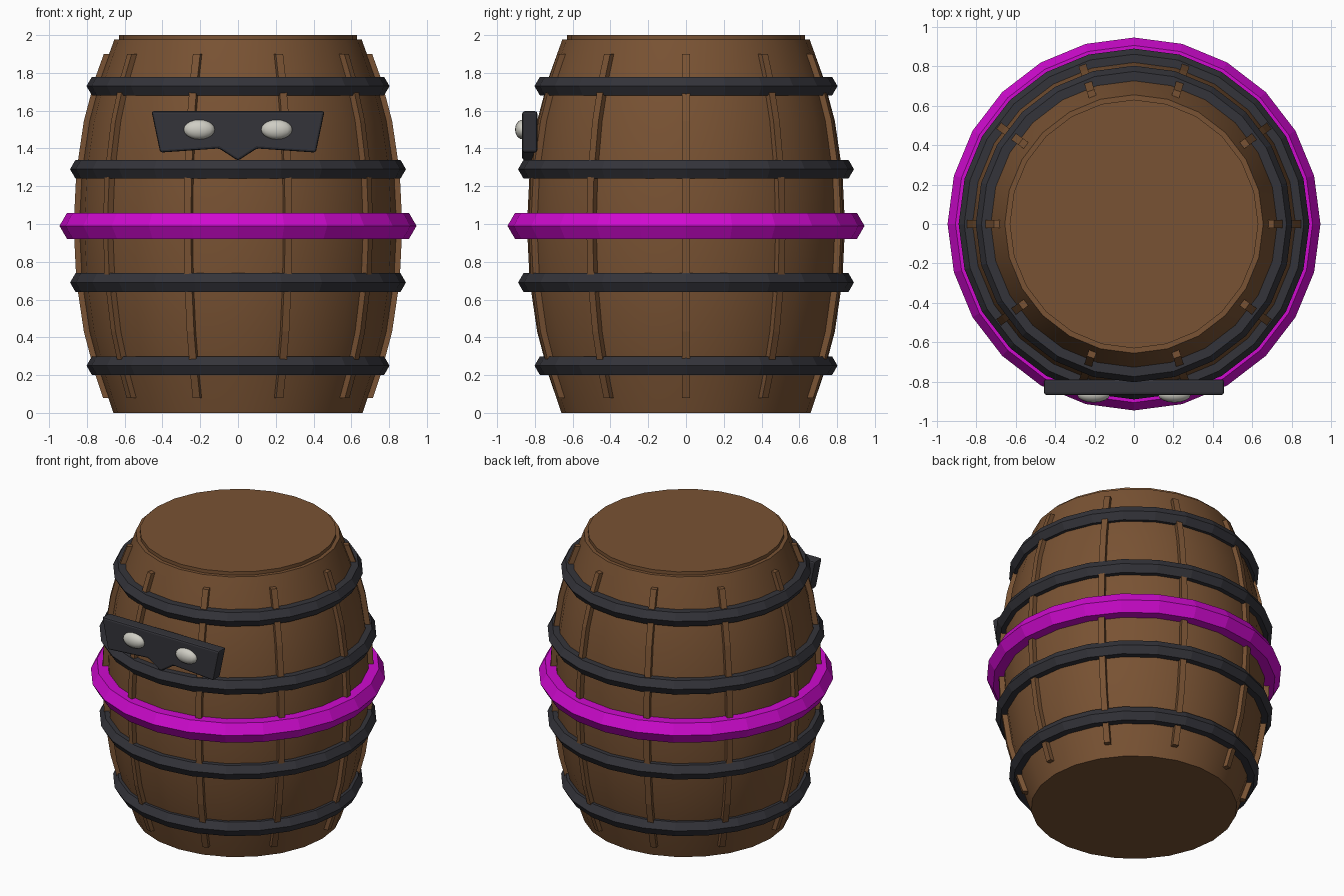
import bpy, bmesh, math
from mathutils import Matrix

if "Cube" in bpy.data.objects:
    bpy.data.objects.remove(bpy.data.objects["Cube"])


def material(name, rgb):
    m = bpy.data.materials.new(name)
    m.diffuse_color = (*rgb, 1)
    m.use_nodes = True
    m.node_tree.nodes["Principled BSDF"].inputs["Base Color"].default_value = m.diffuse_color
    return m


WOOD = material("brown wood", (0.19, 0.085, 0.033))
IRON = material("dark iron", (0.034, 0.034, 0.042))
MAGENTA = material("magenta", (0.62, 0.003, 0.62))
WHITE = material("off white", (0.62, 0.61, 0.55))

SIDES = 24
# Barrel profile as (height, radius)
PROFILE = [(0, 0.66), (0.2, 0.727), (0.43, 0.788), (0.7, 0.828), (0.988, 0.842),
           (1.276, 0.828), (1.546, 0.788), (1.776, 0.727), (1.976, 0.655)]


def radius(z):
    for (z0, r0), (z1, r1) in zip(PROFILE, PROFILE[1:]):
        if z <= z1:
            return r0 + (r1 - r0) * (z - z0) / (z1 - z0)
    return PROFILE[-1][1]


def finish(bm, name, mat, smooth=None):
    bmesh.ops.recalc_face_normals(bm, faces=bm.faces)
    me = bpy.data.meshes.new(name)
    bm.to_mesh(me)
    bm.free()
    ob = bpy.data.objects.new(name, me)
    bpy.context.collection.objects.link(ob)
    me.materials.append(mat)
    if smooth:
        bpy.ops.object.select_all(action='DESELECT')
        ob.select_set(True)
        bpy.context.view_layer.objects.active = ob
        bpy.ops.object.shade_smooth_by_angle(angle=math.radians(smooth))
    return ob


def lathe(name, points, mat, closed=False, smooth=None):
    """Revolve (height, radius) points; cap the ends or join them in a loop."""
    bm = bmesh.new()
    rings = [[bm.verts.new((r * math.cos(a), r * math.sin(a), z))
              for a in (2 * math.pi * i / SIDES for i in range(SIDES))]
             for z, r in points]
    pairs = list(zip(rings, rings[1:]))
    if closed:
        pairs.append((rings[-1], rings[0]))
    else:
        bm.faces.new(rings[0])
        bm.faces.new(rings[-1])
    for a, b in pairs:
        for i in range(SIDES):
            j = (i + 1) % SIDES
            bm.faces.new((a[i], a[j], b[j], b[i]))
    return finish(bm, name, mat, smooth)


# Barrel body and lid
lathe("barrel_body", PROFILE, WOOD, smooth=30)
lathe("lid", [(1.96, 0.63), (2.0, 0.63)], WOOD, smooth=30)


# Hoops with a hexagonal cross-section
def hoop(name, z, major, minor, mat):
    pts = [(z + minor * math.sin(k * math.pi / 3), major + minor * math.cos(k * math.pi / 3))
           for k in range(6)]
    lathe(name, pts, mat, closed=True)


for i, (z, major) in enumerate([(0.25, 0.745), (0.69, 0.832), (1.29, 0.832), (1.73, 0.745)]):
    hoop(f"iron_hoop_{i + 1}", z, major, 0.057, IRON)
hoop("magenta_hoop", 0.99, 0.865, 0.08, MAGENTA)

# Ten raised ribs following the barrel's curve
bm = bmesh.new()
heights = [0.08] + [z for z, r in PROFILE[1:-1]] + [1.9]
for k in range(10):
    turn = Matrix.Rotation(math.radians(36 * k), 4, 'Z')
    loops = []
    for z in heights:
        r = radius(z)
        loop = [bm.verts.new((x, y, z)) for x, y in
                ((r - 0.03, -0.02), (r + 0.028, -0.02), (r + 0.028, 0.02), (r - 0.03, 0.02))]
        bmesh.ops.transform(bm, matrix=turn, verts=loop)
        loops.append(loop)
    bm.faces.new(loops[0])
    bm.faces.new(loops[-1])
    for a, b in zip(loops, loops[1:]):
        for i in range(4):
            j = (i + 1) % 4
            bm.faces.new((a[i], a[j], b[j], b[i]))
finish(bm, "ribs", WOOD)

# Eye mask plate
bm = bmesh.new()
right = [(0, 1.335), (0.10, 1.40), (0.412, 1.378), (0.458, 1.597)]
outline = right + [(-x, z) for x, z in reversed(right[1:])]
face = bm.faces.new([bm.verts.new((x, -0.867, z)) for x, z in outline])
ext = bmesh.ops.extrude_face_region(bm, geom=[face])
bmesh.ops.translate(bm, vec=(0, 0.08, 0),
                    verts=[v for v in ext["geom"] if isinstance(v, bmesh.types.BMVert)])
mask = finish(bm, "mask", IRON)
bevel = mask.modifiers.new("soft_edges", 'BEVEL')
bevel.width = 0.012
bevel.segments = 2

# Eyes
for side, name in ((-1, "left_eye"), (1, "right_eye")):
    bm = bmesh.new()
    bmesh.ops.create_uvsphere(bm, u_segments=16, v_segments=10, radius=1)
    bmesh.ops.transform(bm, verts=bm.verts, matrix=Matrix.Translation((side * 0.205, -0.865, 1.5))
                        @ Matrix.Diagonal((0.083, 0.04, 0.052, 1)))
    finish(bm, name, WHITE, smooth=60)
